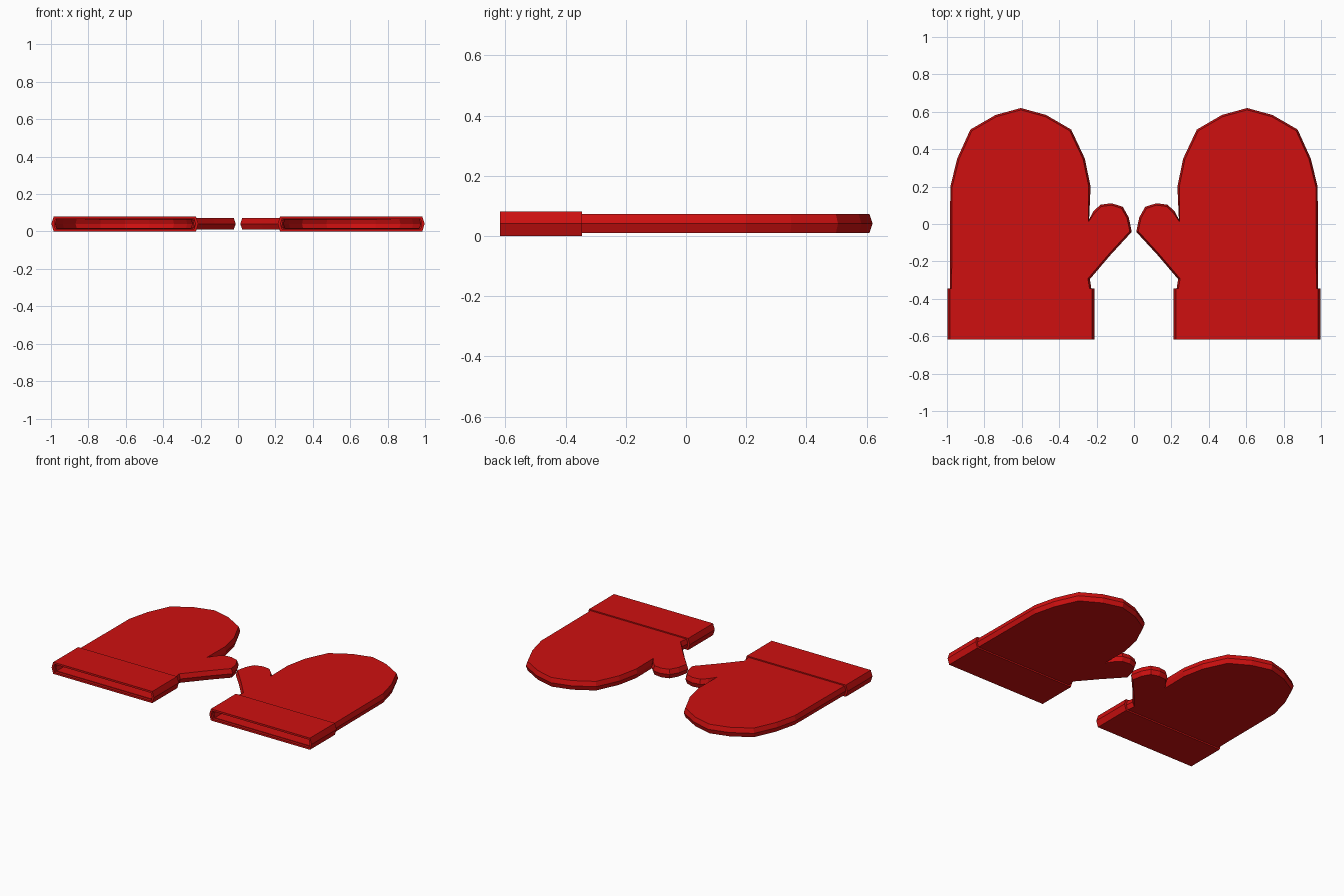
import bpy, bmesh
from mathutils import Vector

if "Cube" in bpy.data.objects:
    bpy.data.objects.remove(bpy.data.objects["Cube"])

red = bpy.data.materials.new("red_wool")
red.diffuse_color = (0.62, 0.005, 0.005, 1)
red.use_nodes = True
red.node_tree.nodes["Principled BSDF"].inputs["Base Color"].default_value = red.diffuse_color


def finish(name, bm, wall):
    """Turn an open shell into a thick-walled part mirrored across x = 0."""
    bmesh.ops.recalc_face_normals(bm, faces=bm.faces)
    mesh = bpy.data.meshes.new(name)
    bm.to_mesh(mesh)
    bm.free()
    mesh.materials.append(red)
    obj = bpy.data.objects.new(name, mesh)
    bpy.context.collection.objects.link(obj)
    solid = obj.modifiers.new("wall", 'SOLIDIFY')
    solid.thickness = wall
    solid.offset = -1
    mirror = obj.modifiers.new("pair", 'MIRROR')
    mirror.use_mirror_merge = False
    return obj


def inset(points, d):
    """Shift an open clockwise outline inward by d."""
    pts = [Vector(p) for p in points]
    out = []
    for i, p in enumerate(pts):
        dirs = []
        if i > 0:
            dirs.append((p - pts[i - 1]).normalized())
        if i < len(pts) - 1:
            dirs.append((pts[i + 1] - p).normalized())
        normals = [Vector((t.y, -t.x)) for t in dirs]
        n = sum(normals, Vector((0, 0))).normalized()
        out.append(p + n * d / max(n.dot(normals[0]), 0.6))
    return out


# Mitten outline: wrist, thumb, rounded finger end, wrist
outline = [(0.228, -0.60), (0.228, -0.345), (0.236, -0.295), (0.125, -0.165),
           (0.012, -0.042), (0.028, 0.035), (0.06, 0.092), (0.12, 0.111),
           (0.18, 0.103), (0.218, 0.066), (0.24, 0.025), (0.232, 0.20),
           (0.263, 0.35), (0.336, 0.505), (0.47, 0.583), (0.605, 0.62),
           (0.74, 0.583), (0.875, 0.505), (0.945, 0.35), (0.982, 0.20),
           (0.985, -0.345), (0.985, -0.60)]

# Hollow mitten body with a pointed edge all round, open at the wrist
bm = bmesh.new()
rows = []
for d, z in ((0.01, 0.010), (0.0, 0.041), (0.01, 0.073)):
    rows.append([bm.verts.new((p.x, p.y, z)) for p in inset(outline, d)])
for low, high in zip(rows, rows[1:]):
    for i in range(len(outline) - 1):
        bm.faces.new((low[i], low[i + 1], high[i + 1], high[i]))
caps = [bm.faces.new(rows[0]), bm.faces.new(rows[-1])]
bmesh.ops.triangulate(bm, faces=caps)
finish("mitten_body", bm, 0.009)

# Cuff: six-sided sleeve around the wrist
section = [(0.212, 0.041), (0.225, 0.081), (0.985, 0.081),
           (0.998, 0.041), (0.985, 0.0), (0.225, 0.0)]
bm = bmesh.new()
ends = [[bm.verts.new((x, y, z)) for x, z in section] for y in (-0.618, -0.345)]
for i in range(6):
    j = (i + 1) % 6
    bm.faces.new((ends[0][i], ends[0][j], ends[1][j], ends[1][i]))
finish("cuff", bm, 0.016)
